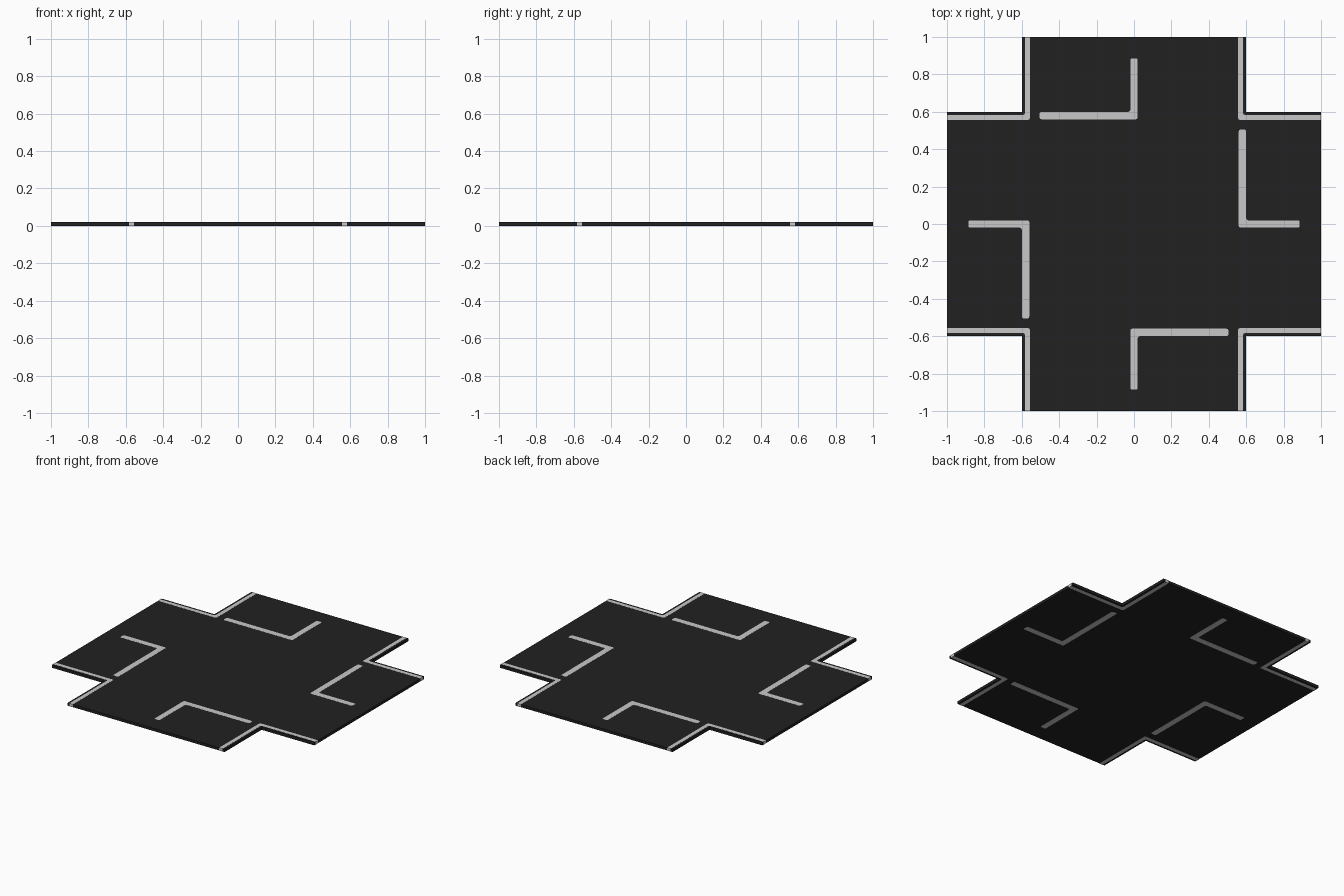
import bpy, bmesh
from mathutils import Matrix
from math import pi

if "Cube" in bpy.data.objects:
    bpy.data.objects.remove(bpy.data.objects["Cube"])

T = 0.02      # slab thickness
GAP = 0.0005  # markings run through the slab and stand this proud of it


def material(name, v):
    m = bpy.data.materials.new(name)
    m.diffuse_color = (v, v, v, 1)
    m.use_nodes = True
    m.node_tree.nodes["Principled BSDF"].inputs["Base Color"].default_value = m.diffuse_color
    return m


asphalt = material("dark asphalt", 0.0155)
paint = material("light grey paint", 0.58)


def prism(name, outline, z0, z1, mat, radius=0.0, turn=0):
    """Extruded outline; corners away from the tile ends are rounded."""
    bm = bmesh.new()
    bm.faces.new([bm.verts.new((x, y, z0)) for x, y in outline])
    if radius:
        corners = [v for v in bm.verts if max(abs(v.co.x), abs(v.co.y)) < 0.99]
        bmesh.ops.bevel(bm, geom=corners, offset=radius, segments=3,
                        affect='VERTICES', profile=0.5)
    ext = bmesh.ops.extrude_face_region(bm, geom=bm.faces[:])
    top = [g for g in ext["geom"] if isinstance(g, bmesh.types.BMVert)]
    bmesh.ops.translate(bm, verts=top, vec=(0, 0, z1 - z0))
    bmesh.ops.rotate(bm, verts=bm.verts, matrix=Matrix.Rotation(-turn * pi / 2, 3, 'Z'))
    bmesh.ops.recalc_face_normals(bm, faces=bm.faces)
    me = bpy.data.meshes.new(name)
    bm.to_mesh(me)
    bm.free()
    me.materials.append(mat)
    ob = bpy.data.objects.new(name, me)
    bpy.context.collection.objects.link(ob)
    return ob


# Cross-shaped road slab
w, e = 0.598, 1 - GAP
prism("road_slab", [(-w, -e), (w, -e), (w, -w), (e, -w), (e, w), (w, w),
                    (w, e), (-w, e), (-w, w), (-e, w), (-e, -w), (-w, -w)],
      GAP, T - GAP, asphalt)

# Kerb line around one inner corner, and one bent stop/centre line
a, b = 0.557, 0.584
kerb = [(-1, a), (-a, a), (-a, 1), (-b, 1), (-b, b), (-1, b)]
h = 0.02
stop = [(-0.505, 0.56), (h, 0.56), (h, 0.885), (-h, 0.885), (-h, 0.6), (-0.505, 0.6)]

# Repeat both markings on all four arms
for i, side in enumerate(("back", "right", "front", "left")):
    prism("kerb_line_" + side, kerb, 0, T, paint, 0.008, i)
    prism("stop_line_" + side, stop, 0, T, paint, 0.01, i)
